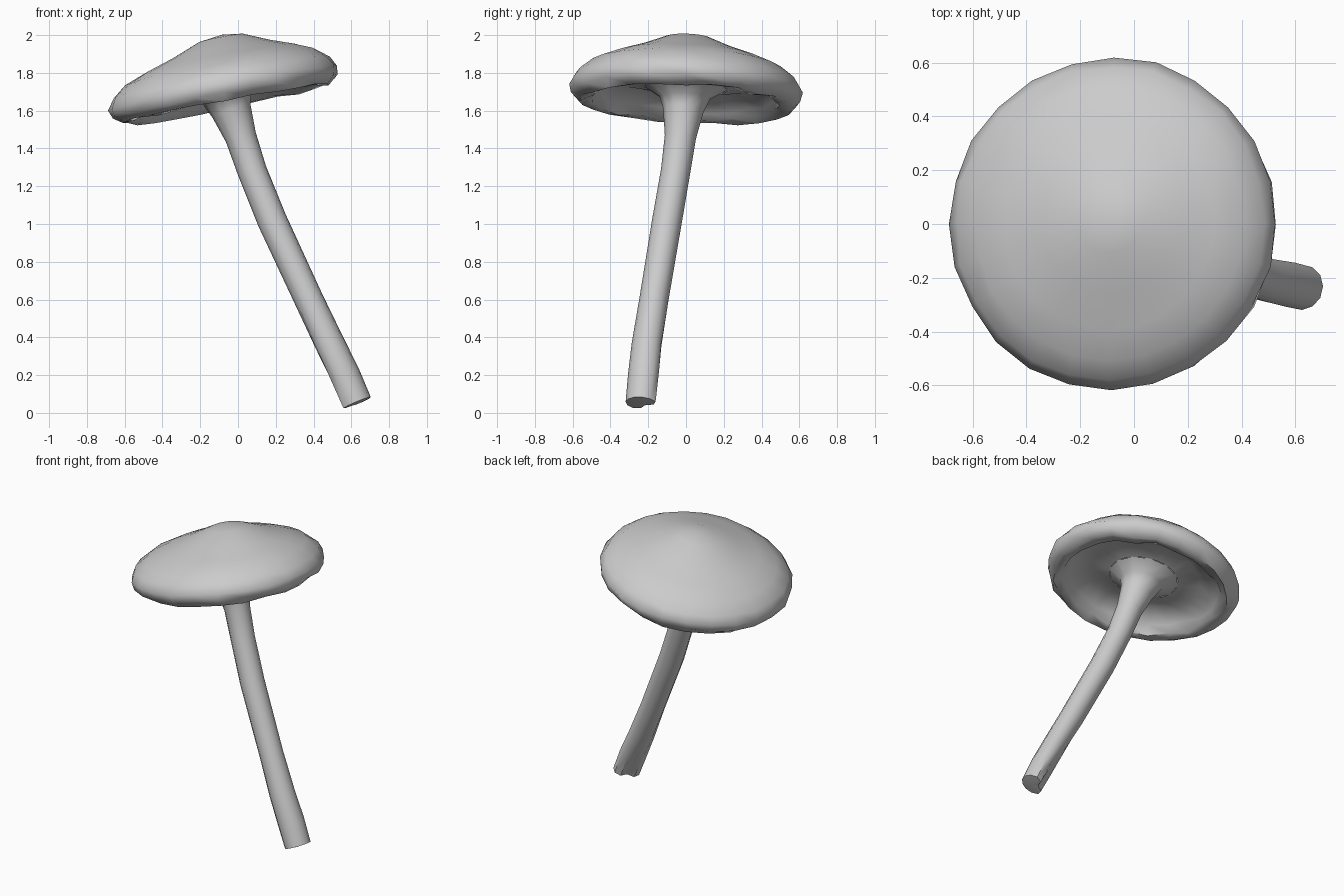
import bpy, bmesh, math, random
from mathutils import Vector, Matrix

if "Cube" in bpy.data.objects:
    bpy.data.objects.remove(bpy.data.objects["Cube"])

random.seed(4)


def loft(name, rings, close_start, close_end, angle):
    """Skin a list of equal-length vertex loops into one smooth object."""
    bm = bmesh.new()
    loops = [[bm.verts.new(p) for p in ring] for ring in rings]
    n = len(loops[0])
    for a, b in zip(loops, loops[1:]):
        for i in range(n):
            j = (i + 1) % n
            bm.faces.new((a[i], a[j], b[j], b[i]))
    for loop, point in ((loops[0], close_start), (loops[-1], close_end)):
        if point is not None:
            tip = bm.verts.new(point)
            for i in range(n):
                bm.faces.new((loop[i], loop[(i + 1) % n], tip))
    bmesh.ops.recalc_face_normals(bm, faces=bm.faces)
    mesh = bpy.data.meshes.new(name)
    bm.to_mesh(mesh)
    bm.free()
    obj = bpy.data.objects.new(name, mesh)
    bpy.context.collection.objects.link(obj)
    bpy.context.view_layer.objects.active = obj
    obj.select_set(True)
    bpy.ops.object.shade_smooth_by_angle(angle=math.radians(angle))
    obj.select_set(False)
    return obj


# Cap frame: tilted up towards +x and a little towards the front
centre = Vector((-0.08, 0, 1.72))
tilt = (Matrix.Rotation(math.radians(-11), 3, 'Y')
        @ Matrix.Rotation(math.radians(-2.5), 3, 'X'))

# Cap: domed top, rolled rim, hollow underside (radius, height, waviness)
profile = [(0.12, 0.262, 0), (0.26, 0.205, 0), (0.40, 0.158, 0),
           (0.51, 0.112, 0.004), (0.585, 0.055, 0.006), (0.617, 0.0, 0.006),
           (0.605, -0.05, 0.008), (0.56, -0.088, 0.01), (0.50, -0.08, 0.014),
           (0.475, -0.03, 0.016), (0.36, 0.025, 0.01), (0.22, 0.0, 0)]
SEG = 24
cap_rings = []
for k, (r, z, wave) in enumerate(profile):
    ring = []
    for i in range(SEG):
        a = math.tau * i / SEG
        rr = r + random.uniform(-wave, wave)
        zz = z + random.uniform(-wave, wave)
        shift = 0.05 * (1 - r / 0.62) if k < 6 else 0
        ring.append(centre + tilt @ Vector((rr * math.cos(a) + shift,
                                            rr * math.sin(a), zz)))
    cap_rings.append(ring)
loft("cap", cap_rings, centre + tilt @ Vector((0.05, 0, 0.278)), None, 60)

# Stem: leaning tube, flared where it meets the cap (centre, radius)
path = [((0.625, -0.235, 0.05), 0.085), ((0.56, -0.22, 0.20), 0.087),
        ((0.485, -0.205, 0.36), 0.083), ((0.375, -0.17, 0.60), 0.077),
        ((0.18, -0.10, 1.02), 0.079), ((0.075, -0.055, 1.28), 0.078),
        ((0.015, -0.03, 1.46), 0.083), ((-0.035, -0.015, 1.60), 0.107),
        ((-0.062, -0.005, 1.67), 0.135), (tuple(centre), 0.222)]
pts = [Vector(p) for p, r in path]
SIDES = 12
stem_rings = []
for k, (p, (_, r)) in enumerate(zip(pts, path)):
    t = (pts[min(k + 1, len(pts) - 1)] - pts[max(k - 1, 0)]).normalized()
    if k >= len(pts) - 2:
        t = tilt @ Vector((0, 0, 1))
    u = (Vector((1, 0, 0)) - t * t.x).normalized()
    v = t.cross(u)
    ring = []
    for i in range(SIDES):
        a = math.tau * i / SIDES
        # groove pinched into the back-left side of the foot
        facing = max(0, math.cos(a - math.radians(135)))
        pinch = 0.8 * max(0, 1 - p.z / 0.55) * facing ** 3
        rr = r * (1 - pinch)
        ring.append(p + rr * (math.cos(a) * u + math.sin(a) * v))
    stem_rings.append(ring)
foot = pts[0] + Vector((0.015, -0.02, 0))
loft("stem", stem_rings, foot, None, 50)
